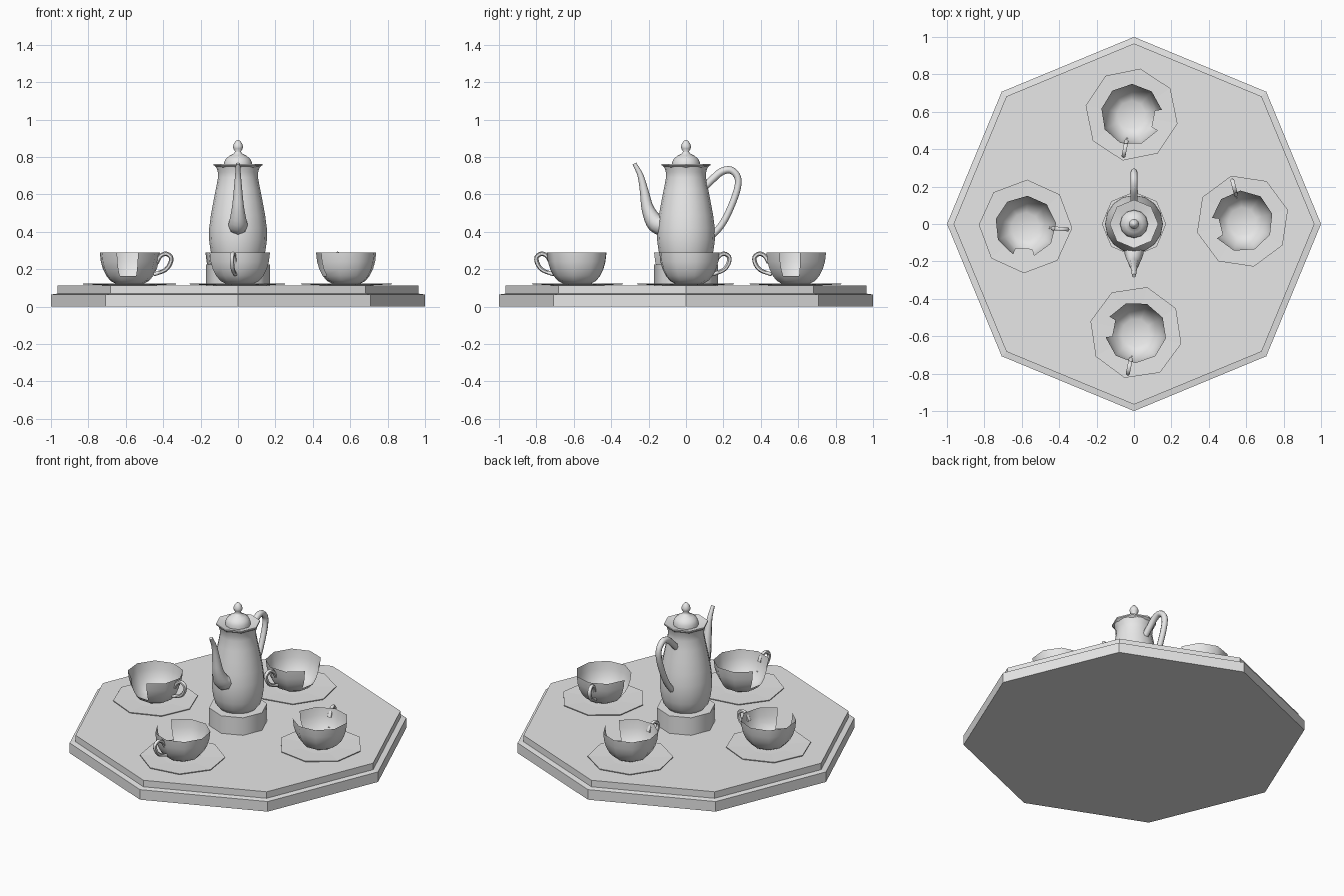
import bpy, bmesh, math
from mathutils import Vector, Matrix

if "Cube" in bpy.data.objects:
    bpy.data.objects.remove(bpy.data.objects["Cube"])

grey = bpy.data.materials.new("grey_ceramic")
grey.diffuse_color = (0.8, 0.8, 0.8, 1)
grey.use_nodes = True
grey.node_tree.nodes["Principled BSDF"].inputs["Base Color"].default_value = grey.diffuse_color


def finish(name, bm, smooth, matrix=None):
    bmesh.ops.recalc_face_normals(bm, faces=bm.faces[:])
    me = bpy.data.meshes.new(name)
    bm.to_mesh(me)
    bm.free()
    me.materials.append(grey)
    ob = bpy.data.objects.new(name, me)
    bpy.context.collection.objects.link(ob)
    if matrix:
        ob.matrix_world = matrix
    bpy.ops.object.select_all(action='DESELECT')
    ob.select_set(True)
    bpy.context.view_layer.objects.active = ob
    if smooth:
        bpy.ops.object.shade_smooth_by_angle(angle=math.radians(smooth))
    return ob


def lathe(name, profile, sides, smooth=0, start=0, matrix=None, skip=None):
    """Turn (radius, height) points round z; skip(row, side) leaves gaps."""
    bm = bmesh.new()
    rings = []
    for r, z in profile:
        if r == 0:
            rings.append([bm.verts.new((0, 0, z))] * sides)
        else:
            angles = [math.radians(start + 360 * i / sides) for i in range(sides)]
            rings.append([bm.verts.new((r * math.cos(a), r * math.sin(a), z)) for a in angles])
    for row, (low, high) in enumerate(zip(rings, rings[1:])):
        for i in range(sides):
            if skip and skip(row, i):
                continue
            j = (i + 1) % sides
            corners = list(dict.fromkeys([low[i], low[j], high[j], high[i]]))
            bm.faces.new(corners)
    return finish(name, bm, smooth, matrix)


def tube(name, points, sides=8, steps=4, matrix=None):
    """Sweep a circle along smoothed (out, height, radius) points in the xz plane."""
    pts = [Vector(p) for p in points]
    pts = [2 * pts[0] - pts[1]] + pts + [2 * pts[-1] - pts[-2]]
    path = []
    for a, b, c, d in zip(pts, pts[1:], pts[2:], pts[3:]):
        for s in range(steps):
            t = s / steps
            path.append(0.5 * (2 * b + (c - a) * t + (2 * a - 5 * b + 4 * c - d) * t ** 2
                               + (3 * b - a - 3 * c + d) * t ** 3))
    path.append(pts[-2])
    bm = bmesh.new()
    rings = []
    for i, p in enumerate(path):
        d = path[min(i + 1, len(path) - 1)] - path[max(i - 1, 0)]
        normal = Vector((-d.y, 0, d.x)).normalized()
        centre = Vector((p.x, 0, p.y))
        ring = []
        for k in range(sides):
            a = 2 * math.pi * k / sides
            ring.append(bm.verts.new(centre + p.z * (math.cos(a) * normal + math.sin(a) * Vector((0, 1, 0)))))
        rings.append(ring)
    for low, high in zip(rings, rings[1:]):
        for k in range(sides):
            j = (k + 1) % sides
            bm.faces.new((low[k], low[j], high[j], high[k]))
    bm.faces.new(rings[0])
    bm.faces.new(rings[-1])
    return finish(name, bm, 60, matrix)


def turn(degrees):
    return Matrix.Rotation(math.radians(degrees), 4, 'Z')


# Stepped octagonal tray and the pedestal under the pot
lathe("tray", [(0, 0), (1, 0), (1, 0.065), (0.965, 0.07), (0.965, 0.112), (0, 0.112)], 8)
lathe("pot_stand", [(0.172, 0.11), (0.172, 0.225), (0, 0.225)], 8, 60)

# Pot body, flared rim, lid and knob
lathe("pot_body", [(0, 0.215), (0.11, 0.22), (0.133, 0.25), (0.147, 0.30), (0.155, 0.36),
                   (0.154, 0.42), (0.145, 0.49), (0.132, 0.56), (0.118, 0.63),
                   (0.107, 0.69), (0.108, 0.72), (0.117, 0.75)], 16, 60)
lathe("pot_rim", [(0.105, 0.735), (0.13, 0.756), (0.13, 0.764), (0.07, 0.75)], 8, 40)
lathe("pot_lid", [(0.075, 0.75), (0.074, 0.772), (0.064, 0.792), (0.045, 0.807), (0.022, 0.818),
                  (0.016, 0.83), (0.025, 0.845), (0.027, 0.858), (0.02, 0.875),
                  (0.01, 0.888), (0, 0.892)], 12, 60)

# Spout to the front, handle to the back
tube("pot_spout", [(0.10, 0.43, 0.055), (0.16, 0.445, 0.05), (0.203, 0.52, 0.034),
                   (0.222, 0.61, 0.024), (0.243, 0.70, 0.016), (0.276, 0.765, 0.011)],
     matrix=turn(-90))
tube("pot_handle", [(0.10, 0.64, 0.02), (0.14, 0.68, 0.02), (0.19, 0.722, 0.02), (0.24, 0.73, 0.019),
                    (0.277, 0.69, 0.018), (0.272, 0.62, 0.018), (0.23, 0.51, 0.018),
                    (0.185, 0.43, 0.018), (0.12, 0.36, 0.018)], matrix=turn(90))

# Four place settings: name, x, y, handle angle, side of the broken gap, saucer corner angle
settings = [("left", -0.58, -0.013, -4, -1, 88), ("front", 0.01, -0.58, -101, -1, 76),
            ("right", 0.58, 0.015, 104, 1, 104), ("back", -0.013, 0.585, -101, 1, 79)]
cup = [(0, 0.122), (0.075, 0.122), (0.105, 0.138), (0.128, 0.165), (0.146, 0.20),
       (0.158, 0.24), (0.164, 0.29)]
saucer = [(0, 0.113), (0.12, 0.113), (0.25, 0.12), (0.25, 0.125), (0.12, 0.121), (0, 0.121)]
for name, x, y, angle, side, corner in settings:
    place = Matrix.Translation((x, y, 0))
    lathe(name + "_saucer", saucer, 8, 0, corner, place)
    # Thin open cup whose first side is broken away above the lower wall
    lathe(name + "_cup", cup, 9, 60, side * 90 - 20, place @ turn(angle),
          skip=lambda row, i: i == 0 and row >= 3)
    tube(name + "_cup_handle", [(0.145, 0.235, 0.012), (0.165, 0.27, 0.012), (0.195, 0.283, 0.012),
                                (0.222, 0.265, 0.012), (0.218, 0.23, 0.012), (0.19, 0.195, 0.011),
                                (0.13, 0.172, 0.01)], 6, 3, place @ turn(angle))
